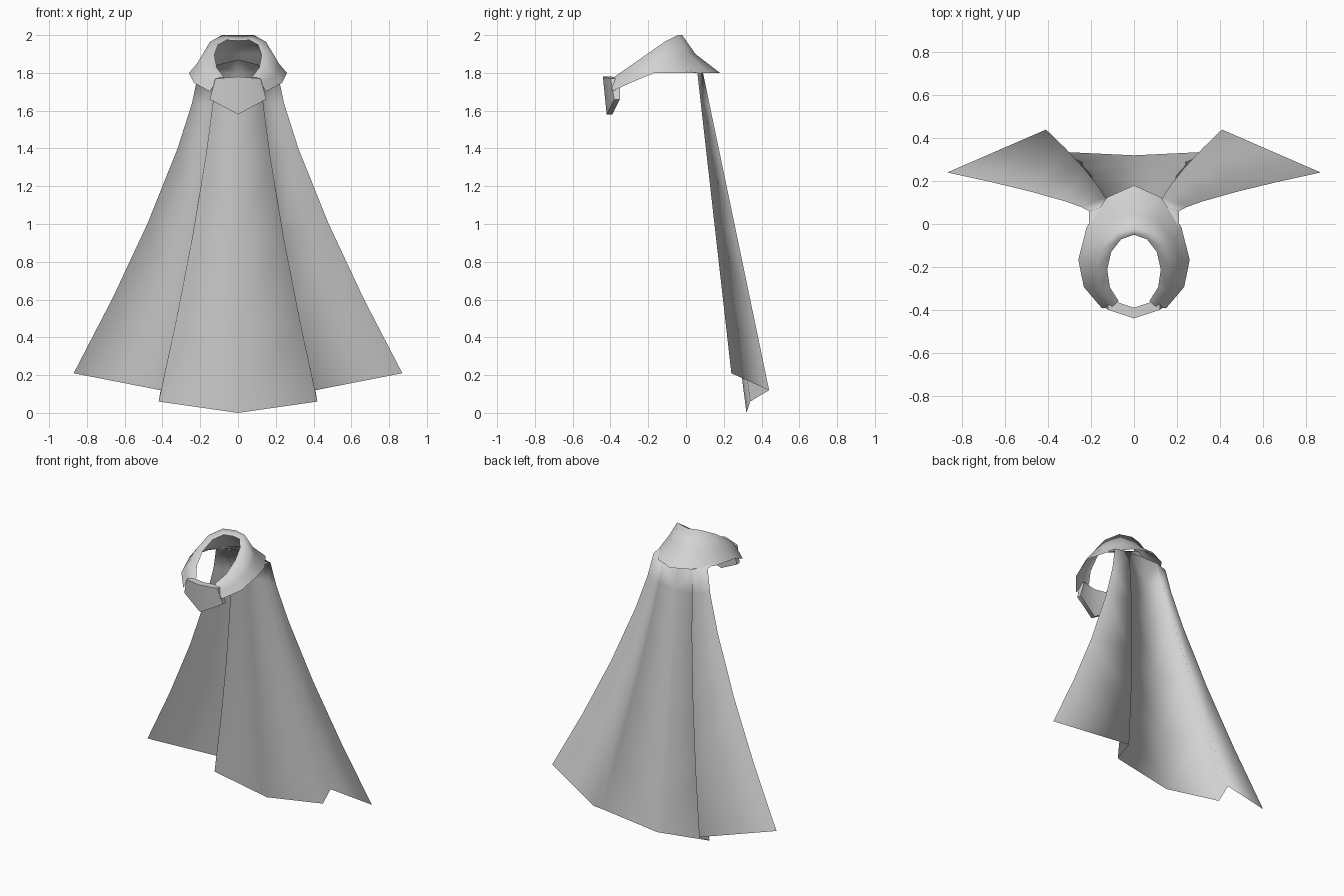
import bpy
import math
from mathutils import Vector

default_cube = bpy.data.objects.get("Cube")
if default_cube:
    bpy.data.objects.remove(default_cube, do_unlink=True)

cloth = bpy.data.materials.new("grey_cloth")
cloth.use_nodes = True
grey = (0.65, 0.65, 0.65, 1)
cloth.diffuse_color = grey
cloth.node_tree.nodes["Principled BSDF"].inputs["Base Color"].default_value = grey


def loft(name, sections, closed=False):
    """Skin the sections of the left half, then mirror them across x."""
    count = len(sections[0])
    verts = [point for section in sections for point in section]
    faces = []
    for i in range(len(sections) - 1):
        here, following = i * count, (i + 1) * count
        for j in range(count if closed else count - 1):
            k = (j + 1) % count
            faces.append((here + j, following + j, following + k, here + k))
    if closed:
        faces.append(tuple(range(count)))
    mesh = bpy.data.meshes.new(name)
    mesh.from_pydata(verts, [], faces)
    mesh.materials.append(cloth)
    obj = bpy.data.objects.new(name, mesh)
    bpy.context.collection.objects.link(obj)
    obj.modifiers.new("mirror", "MIRROR")
    bpy.ops.object.select_all(action="DESELECT")
    obj.select_set(True)
    bpy.context.view_layer.objects.active = obj
    if closed:
        bpy.ops.object.shade_smooth_by_angle(angle=math.radians(50))
    else:
        bpy.ops.object.shade_smooth()


# Cape: four seams run from the shoulders to the lower edge, flaring outwards
outer_edge = Vector((.21, .06, 1.8)), Vector((.87, .24, .21))
pleat_fold = Vector((.12, .09, 1.8)), Vector((.41, .44, .12))
panel_edge = Vector((.12, .09, 1.8)), Vector((.42, .34, .06))
centre_line = Vector((0, .09, 1.8)), Vector((0, .32, 0))
seams = [outer_edge, pleat_fold, panel_edge, centre_line]


def cape_row(t):
    row = []
    for top, bottom in seams:
        point = top.lerp(bottom, t)
        point.x = top.x + (bottom.x - top.x) * t ** 1.3
        row.append(point)
    return row


# The yoke curls forward over the shoulders, under the collar
yoke = [Vector((top.x, .04 - 2 * top.x ** 2, 1.87 - top.x / 4)) for top, bottom in seams]
loft("cape", [yoke] + [cape_row(t) for t in (0, .1, .25, .5, .75, 1)])


# Collar: open ring swept from the back point round to the front
def collar_section(angle):
    side, back = math.sin(angle), math.cos(angle)
    rear, fore = max(back, 0), max(-back, 0)
    height = min(2, 1.89 + .14 * back)
    lip = Vector((side / 8, .17 * back - .22, height - .03 * rear))
    crest = Vector((.175 * side, .2 * back - .22, height))
    hem = Vector((.26 * side, .26 * back + .1 * rear ** 2 - .18, 1.8 - .12 * fore))
    slope = crest.lerp(hem, .5)
    slope.y -= .03 * rear
    return [lip, crest, slope, hem]


loft("collar", [collar_section(math.radians(29 * step)) for step in range(6)])


# Clasp: thick pointed plate that closes the collar at the front
def clasp_section(top_x, low_x, setback, rise):
    front, back = setback - .44, setback - .39
    top, low = 1.78 - rise / 8, 1.58 + rise
    return [(top_x, back, top), (top_x, front, top),
            (low_x, front + .02, low), (low_x, back, low)]


loft("clasp", [clasp_section(.12, .15, .04, .08), clasp_section(0, 0, 0, 0)], closed=True)
